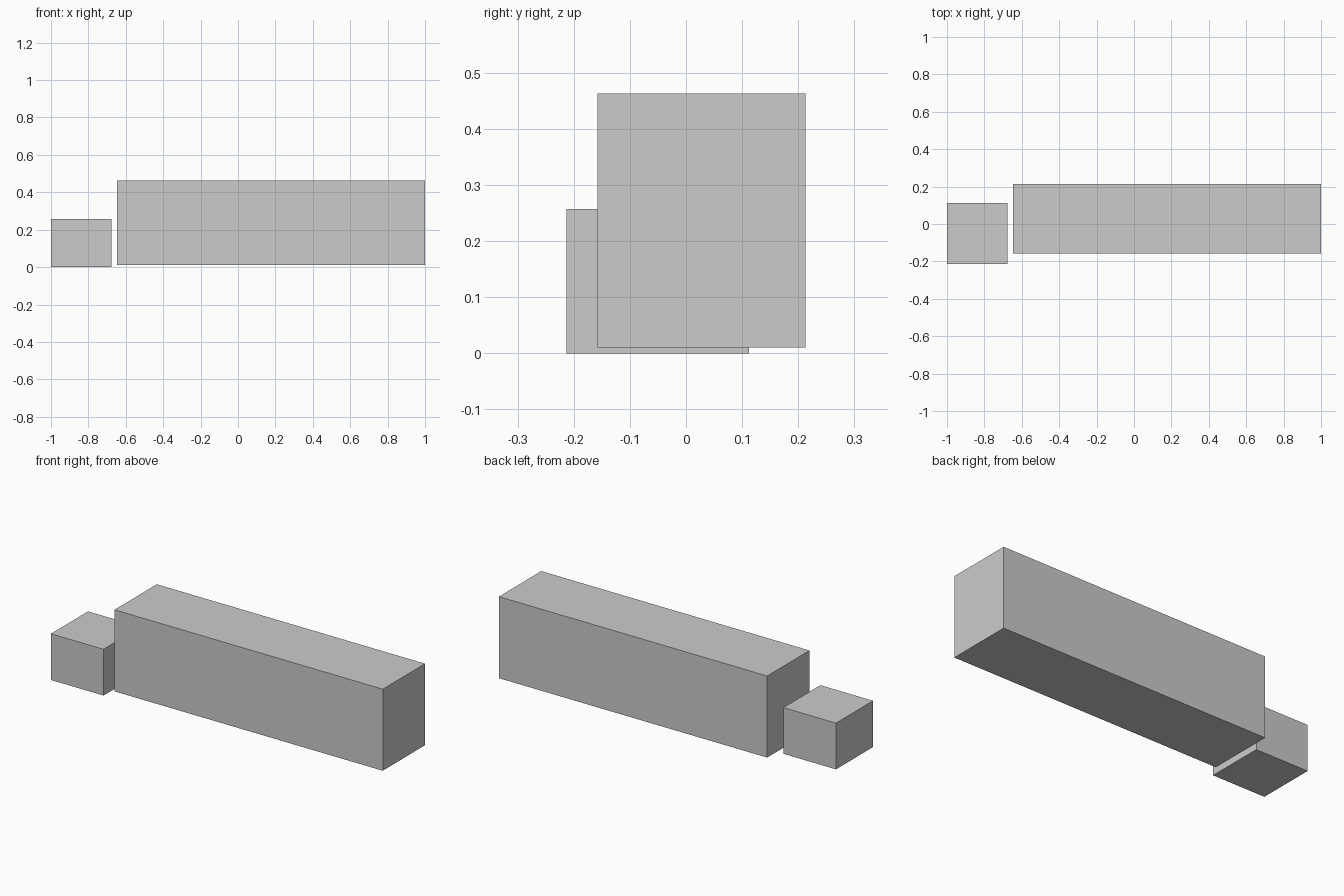
import bpy
import bmesh

if "Cube" in bpy.data.objects:
    bpy.data.objects.remove(bpy.data.objects["Cube"], do_unlink=True)

# One plain grey for every part
GREY = (0.6, 0.6, 0.6, 1.0)
grey = bpy.data.materials.new("plain grey")
grey.use_nodes = True
grey.diffuse_color = GREY
grey.node_tree.nodes["Principled BSDF"].inputs["Base Color"].default_value = GREY


def block(name, low, high, seam_side=0, run=0.02, inset=0.01):
    """Box between two corners; the end on seam_side (-1 or 1) tapers inward."""
    center = [(a + b) / 2 for a, b in zip(low, high)]
    size = [b - a for a, b in zip(low, high)]
    bm = bmesh.new()
    bmesh.ops.create_cube(bm, size=1)
    bmesh.ops.scale(bm, vec=size, verts=bm.verts)
    if seam_side:
        # Inset the seam end, then pull the surrounding rim back to form a chamfer
        end = next(f for f in bm.faces if f.normal.x * seam_side > 0.9)
        rim = list(end.verts)
        bmesh.ops.inset_region(bm, faces=[end], thickness=inset)
        for v in rim:
            v.co.x -= seam_side * run
    mesh = bpy.data.meshes.new(name)
    bm.to_mesh(mesh)
    bm.free()
    mesh.materials.append(grey)
    obj = bpy.data.objects.new(name, mesh)
    obj.location = center
    bpy.context.collection.objects.link(obj)
    return obj


# Two long blocks meeting at a chamfered seam
seam, front, back, base, top = 0.15, -0.158, 0.213, 0.01, 0.463
block("right_long_block", (-0.648, front, base), (seam, back, top), seam_side=1)
block("left_long_block", (seam, front, base), (1.0, back, top), seam_side=-1)

# Small separate block beside them
block("small_block", (-1.0, -0.213, 0.0), (-0.677, 0.112, 0.257))
